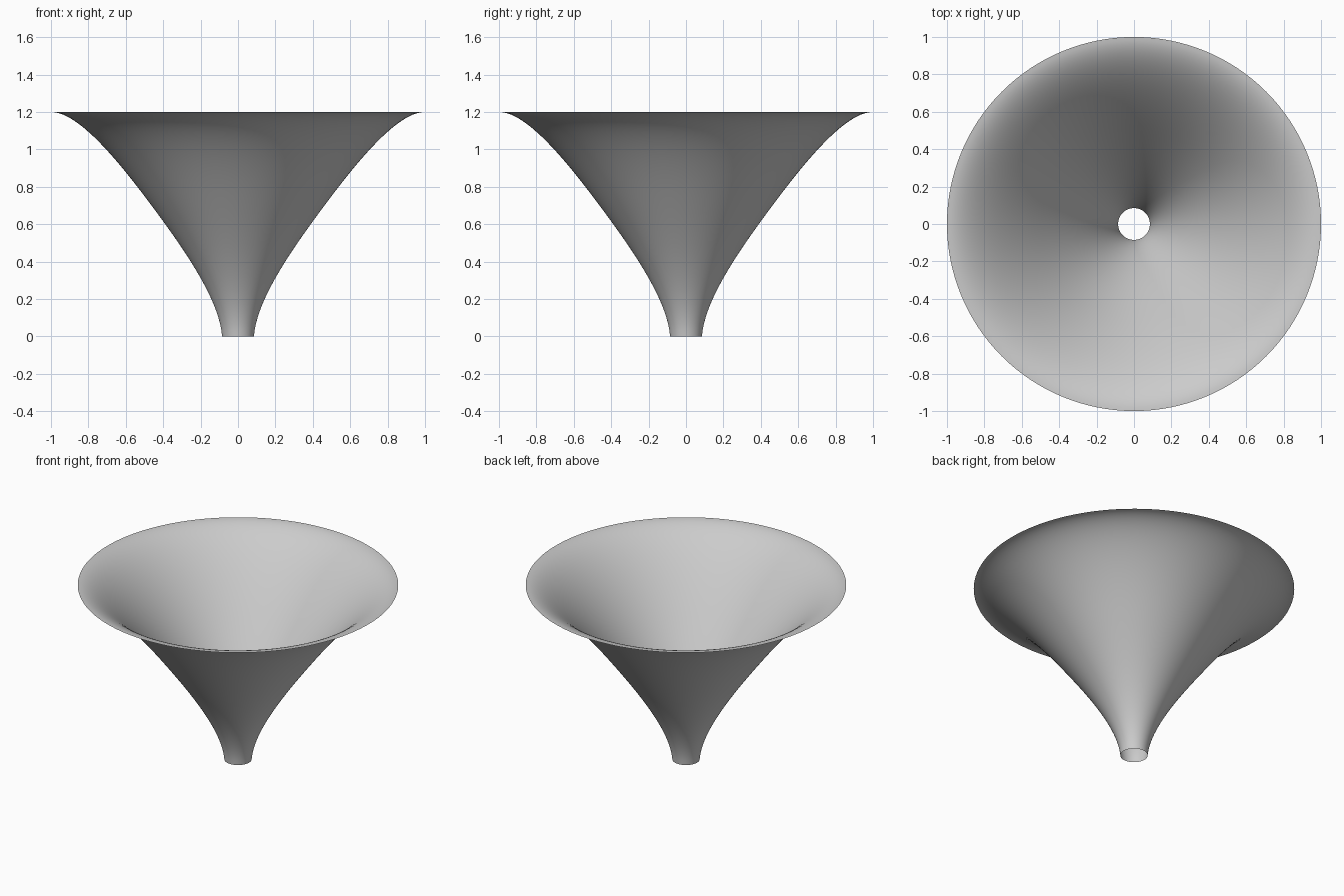
import bpy
import bmesh
import math
from mathutils import Vector
from mathutils.geometry import interpolate_bezier

cube = bpy.data.objects.get("Cube")
if cube:
    bpy.data.objects.remove(cube, do_unlink=True)

SIDES = 128
STEPS = 20

# Plain grey finish
grey = bpy.data.materials.new("plain_grey")
grey.use_nodes = True
colour = (0.6, 0.6, 0.6, 1.0)
grey.diffuse_color = colour
grey.node_tree.nodes["Principled BSDF"].inputs["Base Color"].default_value = colour


def point(radius, height):
    return Vector((radius, 0, height))


# Flared wall profile: narrow throat, sloping middle, flat-rolled mouth
throat, middle, mouth = point(0.085, 0), point(0.5, 0.75), point(1, 1.2)
slope = point(0.6, 0.795) * 0.35
lower = interpolate_bezier(throat, point(0.1, 0.2), middle - slope, middle, STEPS)
upper = interpolate_bezier(middle, middle + slope, point(0.88, 1.2), mouth, STEPS)
profile = lower + upper[1:]

# Horn wall: a thin sheet, open at both ends
bm = bmesh.new()
verts = [bm.verts.new(p) for p in profile]
edges = [bm.edges.new(pair) for pair in zip(verts, verts[1:])]
bmesh.ops.spin(bm, geom=verts + edges, cent=(0, 0, 0), axis=(0, 0, 1),
               angle=math.tau, steps=SIDES, use_merge=False)
bmesh.ops.remove_doubles(bm, verts=bm.verts, dist=0.0001)
bmesh.ops.recalc_face_normals(bm, faces=bm.faces)
for face in bm.faces:
    face.smooth = True

mesh = bpy.data.meshes.new("horn_flare")
bm.to_mesh(mesh)
bm.free()
mesh.materials.append(grey)
horn = bpy.data.objects.new("horn_flare", mesh)
bpy.context.collection.objects.link(horn)
